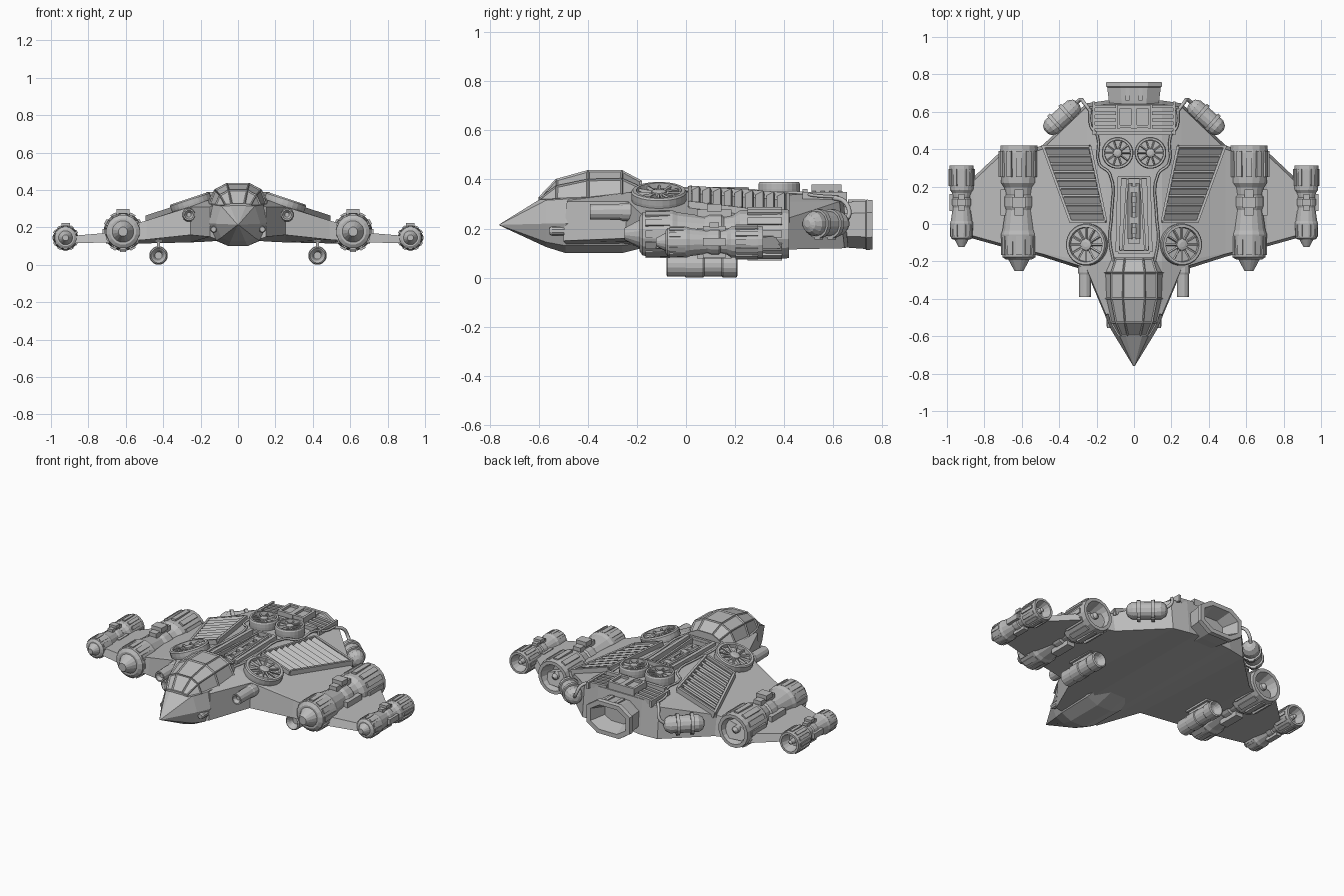
import bpy, bmesh, math
from mathutils import Matrix, Vector

GREY = bpy.data.materials.new("hull grey")
GREY.diffuse_color = (0.5, 0.5, 0.5, 1)
T = Matrix.Translation
TILT = math.atan(0.33)
ALONG_Y = Matrix.Rotation(-math.pi / 2, 4, 'X')


def rot(deg, axis):
    return Matrix.Rotation(math.radians(deg), 4, axis)


def deck_z(x):
    return 0.352 - 0.33 * max(0, x - 0.14)


def deck(x, y, h=0.0):
    # frame lying on the sloping right-hand deck
    return T((x, y, deck_z(x) + h)) @ Matrix.Rotation(TILT, 4, 'Y')


def box(bm, size, M):
    bmesh.ops.create_cube(bm, size=1, matrix=M @ Matrix.Diagonal((*size, 1)))


def beam(bm, p, q, w, h):
    p, q = Vector(p), Vector(q)
    M = T((p + q) / 2) @ (q - p).to_track_quat('Y', 'Z').to_matrix().to_4x4()
    box(bm, (w, (q - p).length, h), M)


def loft(bm, rings, M=Matrix()):
    vs = [[bm.verts.new(M @ Vector(p)) for p in r] for r in rings]
    n = len(vs[0])
    for a, b in zip(vs, vs[1:]):
        for i in range(n):
            bm.faces.new((a[i], a[(i + 1) % n], b[(i + 1) % n], b[i]))
    bm.faces.new(vs[0])
    bm.faces.new(vs[-1])


def lathe(bm, prof, n, M):
    loft(bm, [[(max(r, 0.001) * math.cos((i + 0.5) * math.tau / n),
                max(r, 0.001) * math.sin((i + 0.5) * math.tau / n), z)
               for i in range(n)] for z, r in prof], M)


def finish(name, bm, mirror=True):
    if mirror:
        g = bmesh.ops.duplicate(bm, geom=bm.verts[:] + bm.edges[:] + bm.faces[:])['geom']
        for v in g:
            if isinstance(v, bmesh.types.BMVert):
                v.co.x *= -1
    bmesh.ops.recalc_face_normals(bm, faces=bm.faces[:])
    me = bpy.data.meshes.new(name)
    bm.to_mesh(me)
    bm.free()
    me.materials.append(GREY)
    ob = bpy.data.objects.new(name, me)
    bpy.context.collection.objects.link(ob)
    return ob


def sym(half):
    # mirror a half cross-section into a full ring
    return half + [(-x, y, z) for x, y, z in reversed(half)]


# hull and wings: (x, front y, back y, front top, back top, front bottom, back bottom)
st = [(0.10, -0.48, 0.66, 0.33, 0.335, 0.13, 0.13), (0.15, -0.50, 0.66, 0.31, 0.335, 0.15, 0.125),
      (0.255, -0.25, 0.645, 0.31, 0.31, 0.16, 0.12), (0.49, -0.175, 0.42, 0.237, 0.237, 0.135, 0.115),
      (0.55, -0.16, 0.40, 0.22, 0.22, 0.13, 0.115), (0.71, -0.12, 0.39, 0.17, 0.17, 0.12, 0.12),
      (0.89, -0.07, 0.22, 0.155, 0.155, 0.115, 0.115)]
full = [(-s[0], *s[1:]) for s in reversed(st)] + st
bm = bmesh.new()
loft(bm, [[(x, f, bf), (x, f + 0.015, tf), (x, max(f + 0.02, -0.2), max(tf, min(deck_z(abs(x)), tf + 0.05))),
           (x, b - 0.02, tb), (x, b, bb)] for x, f, b, tf, tb, bf, bb in full])
hull = finish("hull_and_wings", bm, False)

# trench cut into the spine
bm = bmesh.new()
box(bm, (0.15, 0.38, 0.12), T((0, 0.05, 0.36)))
cutter = finish("trench_cutter", bm, False)
cutter.hide_render = True
cutter.hide_viewport = True
mod = hull.modifiers.new("trench", 'BOOLEAN')
mod.object = cutter
mod.operation = 'DIFFERENCE'

# trench frame and machinery
bm = bmesh.new()
beam(bm, (0.088, -0.15, 0.355), (0.078, 0.25, 0.355), 0.022, 0.03)
beam(bm, (0.06, -0.14, 0.335), (0.035, 0.24, 0.335), 0.012, 0.05)
for y in (-0.15, 0.25):
    box(bm, (0.17, 0.015, 0.03), T((0, y, 0.352)))
for i in range(6):
    box(bm, (0.06 - 0.02 * (i % 2), 0.035, 0.05 + 0.012 * (i % 3)), T((0, -0.09 + 0.055 * i, 0.32)))
lathe(bm, [(-0.1, 0.014), (0.2, 0.014)], 8, T((0.022, 0.02, 0.345)) @ ALONG_Y)
finish("trench_machinery", bm)

# nose and cockpit body
nose = [(-0.76, [(.002, .217), (.003, .216), (.004, .215), (.003, .214), (.002, .213)]),
        (-0.57, [(.05, .335), (.09, .315), (.12, .22), (.09, .145), (.04, .125)]),
        (-0.49, [(.09, .345), (.135, .32), (.155, .22), (.115, .13), (.05, .10)]),
        (-0.26, [(.10, .36), (.15, .34), (.175, .22), (.12, .13), (.05, .10)]),
        (-0.14, [(.10, .35), (.14, .34), (.17, .23), (.12, .15), (.05, .13)])]
bm = bmesh.new()
loft(bm, [sym([(x, y, z) for x, z in h]) for y, h in nose])
finish("nose", bm, False)

# canopy with inset window panes
can = [(-0.60, [(.085, .315), (.07, .322), (.035, .328)]), (-0.53, [(.125, .32), (.10, .375), (.05, .402)]),
       (-0.40, [(.155, .325), (.125, .402), (.06, .438)]), (-0.26, [(.16, .34), (.125, .405), (.06, .438)]),
       (-0.18, [(.13, .34), (.10, .37), (.05, .395)])]
bm = bmesh.new()
loft(bm, [sym([(x, y, z) for x, z in h]) for y, h in can])
bmesh.ops.recalc_face_normals(bm, faces=bm.faces[:])
panes = [f for f in bm.faces if f.normal.z > 0.1 and len(f.verts) == 4]
bmesh.ops.inset_individual(bm, faces=panes, thickness=0.009, depth=-0.006)
finish("canopy", bm, False)

# nacelles (large) and wingtip pods (same shape, smaller)
prof = [(-.335, .025), (-.275, .058), (-.275, .07), (-.262, .09), (-.14, .098), (-.12, .09), (-.01, .074),
        (.01, .082), (.06, .082), (.07, .074), (.11, .08), (.135, .098), (.295, .104), (.335, .10),
        (.335, .08), (.25, .055), (.25, .025), (.315, .02), (.33, .001)]
for name, x, y, z, s in (("nacelle", .615, .085, .178, 1), ("wingtip_pod", .922, .095, .145, .65)):
    bm = bmesh.new()
    M = T((x, y, z)) @ Matrix.Scale(s, 4)
    lathe(bm, prof, 16, M @ ALONG_Y)
    for i in range(12):
        R = M @ rot(i * 30, 'Y')
        box(bm, (0.03, 0.14, 0.014), R @ T((0, 0.235, 0.102)))
        box(bm, (0.03, 0.10, 0.010), R @ T((0, -0.20, 0.092)))
    for i in range(4):
        box(bm, (0.05, 0.14, 0.03), M @ rot(i * 90, 'Y') @ T((0, 0.03, 0.085)))
    box(bm, (0.07, 0.06, 0.03), M @ T((0, 0.03, 0.107)))
    finish(name, bm)


def fan(bm, r, M, blades):
    # rim, floor, hub and spokes of a round vent
    lathe(bm, [(-.03, r * .97), (.0, r), (.022, r), (.03, r * .95), (.03, r * .82), (.008, r * .8),
               (.008, r * .3), (.026, r * .26), (.03, r * .12)], 24, M)
    for i in range(blades):
        box(bm, (r * .6, r * .08, .012), M @ rot(i * 360 / blades, 'Z') @ T((r * .53, 0, .016)) @ rot(20, 'X'))


bm = bmesh.new()
fan(bm, 0.113, deck(0.25, -0.11, 0.012), 12)
finish("front_fans", bm)
bm = bmesh.new()
fan(bm, 0.085, T((0.088, 0.38, 0.36)), 10)
finish("rear_fans", bm)

# louvred radiators
bm = bmesh.new()
for i in range(9):
    t = (i + 0.5) / 9
    x0, x1 = 0.155 + 0.085 * t, 0.335 + 0.145 * t
    xm = (x0 + x1) / 2
    box(bm, ((x1 - x0) * 1.04, 0.034, 0.012), deck(xm, 0.02 + 0.39 * t, 0.014) @ rot(28, 'X'))


def on(x, y):
    return (x, y, deck_z(x) + 0.006)


c = [on(0.15, 0.015), on(0.34, 0.015), on(0.487, 0.415), on(0.235, 0.415)]
for a, b in zip(c, c[1:] + c[:1]):
    beam(bm, a, b, 0.014, 0.04)
finish("louvred_radiators", bm)

# rear deck: grille bars, frame and raised hatch
bm = bmesh.new()
for i in range(4):
    box(bm, (0.12, 0.018, 0.03), T((0.155, 0.52 + 0.036 * i, 0.332)) @ rot(5, 'Y'))
box(bm, (0.014, 0.18, 0.04), T((0.215, 0.565, 0.328)))
for x, y, sx, sy in ((0, .57, .03, .12), (.082, .57, .016, .12), (.045, .52, .09, .016), (.045, .625, .09, .016)):
    box(bm, (sx, sy, 0.055), T((x, y, 0.352)))
box(bm, (0.09, 0.11, 0.035), T((0.045, 0.57, 0.348)))
box(bm, (0.20, 0.02, 0.03), T((0.1, 0.485, 0.345)))
finish("rear_deck_grille", bm)

# main engine nozzle, a flattened octagon
bm = bmesh.new()
rings = []
for y, w, h in ((.60, .125, .085), (.66, .135, .093), (.73, .143, .098), (.735, .15, .103), (.76, .148, .10),
                (.76, .12, .075), (.67, .085, .05)):
    k = 0.5
    half = [(w * k, h), (w, h * k), (w, -h * k), (w * k, -h)]
    rings.append([(x, y, .215 + z) for x, z in half + [(-a, b) for a, b in reversed(half)]])
loft(bm, rings)
for x in (0.035, 0.1):
    box(bm, (0.02, 0.07, 0.012), T((x, 0.695, 0.312 - max(0, x - .07) * 1.2)) @ rot(0 if x < .07 else 35, 'Y'))
finish("engine_nozzle", bm)

# rear tanks on the diagonal edges, with feed pipes
bm = bmesh.new()
M = T((0.385, 0.57, 0.22)) @ Vector((-0.17, 0.15, 0)).to_track_quat('Z', 'Y').to_matrix().to_4x4()
lathe(bm, [(-.115, .015), (-.105, .035), (-.08, .05), (-.055, .05), (-.055, .06), (-.035, .06), (-.035, .05),
           (.025, .05), (.025, .06), (.045, .06), (.045, .05), (.08, .05), (.105, .035), (.115, .015)], 14, M)
for z in (-.045, .035):
    box(bm, (0.03, 0.03, 0.02), M @ T((0, 0, z)) @ T((0, -0.05, 0)))
beam(bm, (0.40, 0.55, 0.22), (0.34, 0.49, 0.22), 0.10, 0.03)
finish("rear_tanks", bm)


def pipe(name, pts, r):
    cu = bpy.data.curves.new(name, 'CURVE')
    cu.dimensions = '3D'
    cu.bevel_depth, cu.bevel_resolution, cu.resolution_u = r, 1, 4
    for s in (1, -1):
        sp = cu.splines.new('BEZIER')
        sp.bezier_points.add(len(pts) - 1)
        for p, q in zip(sp.bezier_points, pts):
            p.co = (q[0] * s, q[1], q[2])
            p.handle_left_type = p.handle_right_type = 'AUTO'
    cu.materials.append(GREY)
    bpy.context.collection.objects.link(bpy.data.objects.new(name, cu))


pipe("tank_pipes", [(.31, .645, .23), (.285, .665, .26), (.265, .645, .31), (.23, .60, .325)], .01)
pipe("deck_pipes", [(.235, .62, .328), (.23, .52, .335), (.195, .47, .345), (.185, .32, .345), (.13, .27, .355),
                    (.12, .05, .357), (.13, -.08, .357), (.11, -.2, .355)], .007)

# guns beside the cockpit
bm = bmesh.new()
lathe(bm, [(-.15, .012), (-.17, .024), (-.17, .032), (-.05, .034), (-.04, .038), (.08, .038)],
      12, T((0.262, -0.22, 0.268)) @ ALONG_Y)
lathe(bm, [(-.08, .008), (-.08, .014), (-.07, .018), (.1, .02)], 10, T((0.13, -0.475, 0.19)) @ ALONG_Y)
finish("guns", bm)

# landing skids on short struts
bm = bmesh.new()
lathe(bm, [(-.11, .02), (-.135, .03), (-.145, .04), (-.14, .047), (-.07, .047), (-.065, .05), (.005, .05),
           (.01, .046), (.08, .046), (.085, .05), (.14, .05), (.145, .042), (.12, .03), (.11, .015)],
      16, T((0.425, 0.065, 0.05)) @ ALONG_Y)
box(bm, (0.014, 0.16, 0.08), T((0.425, 0.06, 0.12)))
box(bm, (0.04, 0.18, 0.012), T((0.425, 0.06, 0.128)))
finish("landing_skids", bm)
